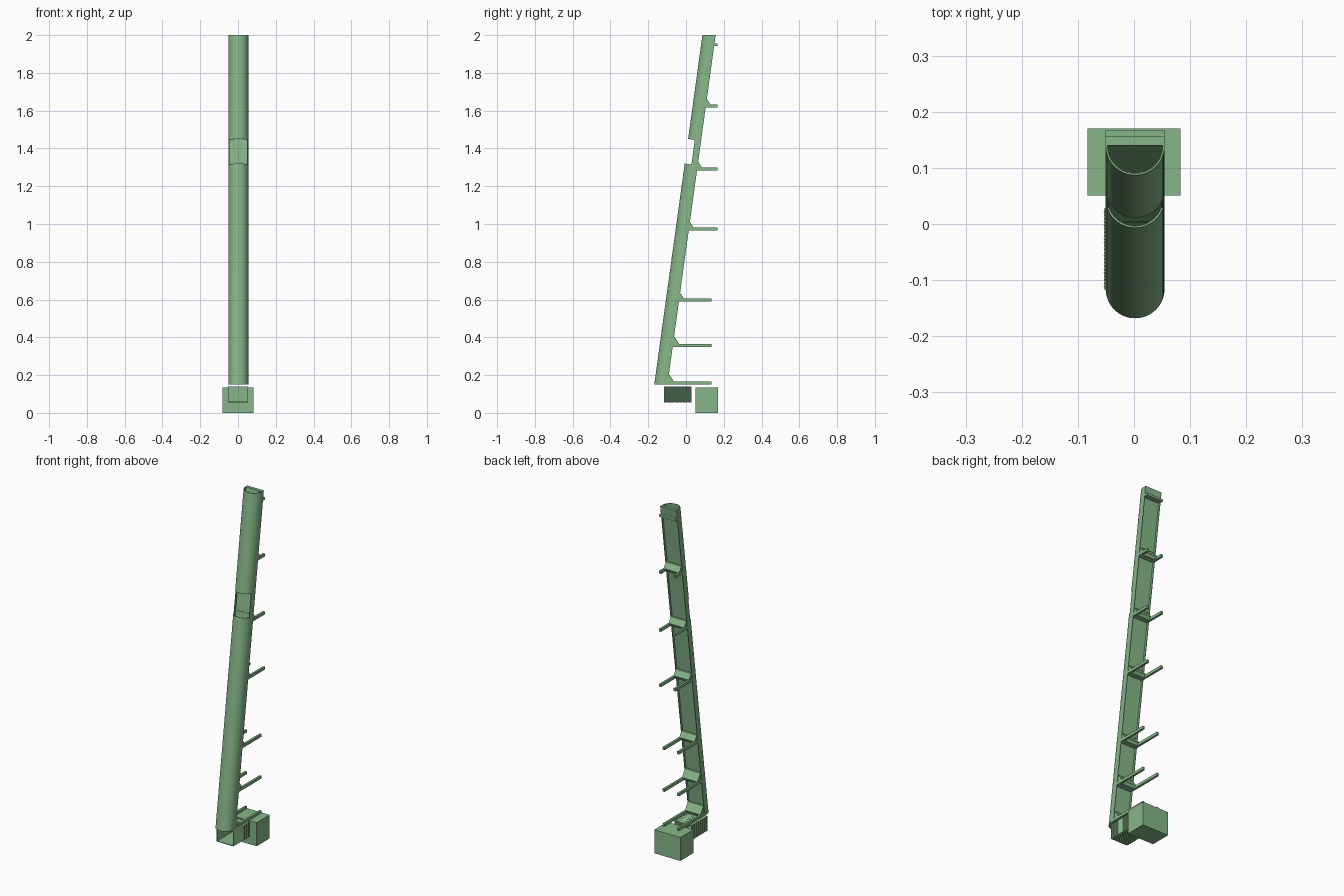
import bpy, bmesh, math

if "Cube" in bpy.data.objects:
    bpy.data.objects.remove(bpy.data.objects["Cube"])

GREEN = bpy.data.materials.new("green")
GREEN.diffuse_color = (0.24, 0.47, 0.25, 1)
GREEN.use_nodes = True
GREEN.node_tree.nodes["Principled BSDF"].inputs["Base Color"].default_value = GREEN.diffuse_color
CX = 0.002            # centre line of the post
S = 0.1378            # backward lean of the post (y per z)
R, T = 0.0525, 0.0035  # post radius and wall
DEPTH = 0.07          # post depth


def front(z):
    return -0.168 + (z - 0.15) * S


def finish(name, bm, smooth=False):
    bmesh.ops.recalc_face_normals(bm, faces=bm.faces)
    me = bpy.data.meshes.new(name)
    bm.to_mesh(me)
    bm.free()
    ob = bpy.data.objects.new(name, me)
    bpy.context.collection.objects.link(ob)
    me.materials.append(GREEN)
    if smooth:
        bpy.ops.object.select_all(action='DESELECT')
        ob.select_set(True)
        bpy.context.view_layer.objects.active = ob
        bpy.ops.object.shade_smooth_by_angle(angle=math.radians(35))
    return ob


def loft(name, rings, smooth=False, cap=True, closed=False):
    """Skin a list of equal rings of points."""
    bm = bmesh.new()
    vs = [[bm.verts.new(p) for p in r] for r in rings]
    n = len(vs[0])
    pairs = list(zip(vs, vs[1:])) + ([(vs[-1], vs[0])] if closed else [])
    for a, b in pairs:
        for i in range(n):
            j = (i + 1) % n
            bm.faces.new((a[i], a[j], b[j], b[i]))
    if cap and not closed:
        bm.faces.new(vs[0])
        bm.faces.new(vs[-1])
    return finish(name, bm, smooth)


def leaning(name, profile, z0, z1, square0=False, square1=False, smooth=False):
    """Extrude an (x, depth) profile along the lean; square ends are cut across the post."""
    rings = []
    for z, sq in ((z0, square0), (z1, square1)):
        ring = []
        for x, d in profile:
            zz = z - S * d if sq else z
            ring.append((CX + x, front(zz) + d, zz))
        rings.append(ring)
    return loft(name, rings, smooth)


def box(name, x0, x1, y0, y1, z0, z1):
    return loft(name, [[(x0, y0, z), (x1, y0, z), (x1, y1, z), (x0, y1, z)] for z in (z0, z1)])


def arc(r, a0, a1, n):
    return [(r * math.sin(a), R - r * math.cos(a))
            for a in (a0 + (a1 - a0) * i / n for i in range(n + 1))]


def side_plate(name, pts, x0, x1):
    """Extrude a (y, z) side profile across x."""
    return loft(name, [[(CX + x, y, z) for y, z in pts] for x in (x0, x1)])


# Half-round hollow post, above and below the front notch
H = math.pi / 2
shell = ([(-R, DEPTH)] + arc(R, -H, H, 32) + [(R, DEPTH), (R - T, DEPTH)]
         + arc(R - T, H, -H, 32) + [(-R + T, DEPTH)])
leaning("lower_shell", shell, 0.15, 1.32, square1=True, smooth=True)
leaning("upper_shell", shell, 1.45, 2.0, square0=True, smooth=True)

# Side walls left standing beside the notch
a = math.acos((R - 0.036) / R)
wall = arc(R, a, H, 8) + [(R, DEPTH), (R - T, DEPTH)] + arc(R - T, H, a, 8)
for side, sx in (("right", 1), ("left", -1)):
    leaning("notch_wall_" + side, [(sx * x, d) for x, d in wall], 1.32, 1.45, True, True, True)

# Inner back panel and the solid cap at its top
w = R - T
leaning("back_panel", [(-w, 0.053), (w, 0.053), (w, 0.058), (-w, 0.058)], 0.15, 2.0)
leaning("top_cap", [(-w, 0.053), (w, 0.053), (w, DEPTH), (-w, DEPTH)], 1.95, 2.0)

# U-shaped wall brackets with a sloped foot against the post
BRACKETS = [(0.15, 0.135), (0.35, 0.135), (0.59, 0.135), (0.965, 0.167),
            (1.283, 0.167), (1.616, 0.167)]
for i, (z, end) in enumerate(BRACKETS, 1):
    t = z + 0.016
    rise = 0.04 if i < 3 else 0.03
    back = front(t) + DEPTH
    foot = back + rise * 0.8
    inner = back - 0.014
    side_plate(f"bracket_foot_{i}",
               [(inner, z), (foot - 0.008, z), (foot, t), (front(t + rise) + DEPTH, t + rise),
                (inner, t + rise)], -w, w)
    for side, sx in (("right", 1), ("left", -1)):
        side_plate(f"bracket_arm_{i}_{side}",
                   [(inner, z), (end, z), (end, t), (inner, t)], sx * (R - 0.012), sx * R)
side_plate("top_bracket", [(0.135, 1.943), (0.167, 1.943), (0.167, 1.956), (0.135, 1.956)], -R, R)

# Base block
box("base_block", -0.083, 0.083, 0.051, 0.17, 0.0, 0.135)

# Ribbed rectangular sleeve, open front and back
rings = []
N = 48
Y0, Y1 = -0.117, 0.028
inside = [(y, 0.004) for y in (Y1, Y0)]
outside = [(Y0 + (Y1 - Y0) * k / N, 0.0015 * (k % 2)) for k in range(N + 1)]
for y, inset in outside + inside:
    x, lo, hi = 0.054 - inset, 0.055 + inset, 0.141 - inset
    rings.append([(-x, y, lo), (x, y, lo), (x, y, hi), (-x, y, hi)])
loft("ribbed_sleeve", rings, closed=True)
